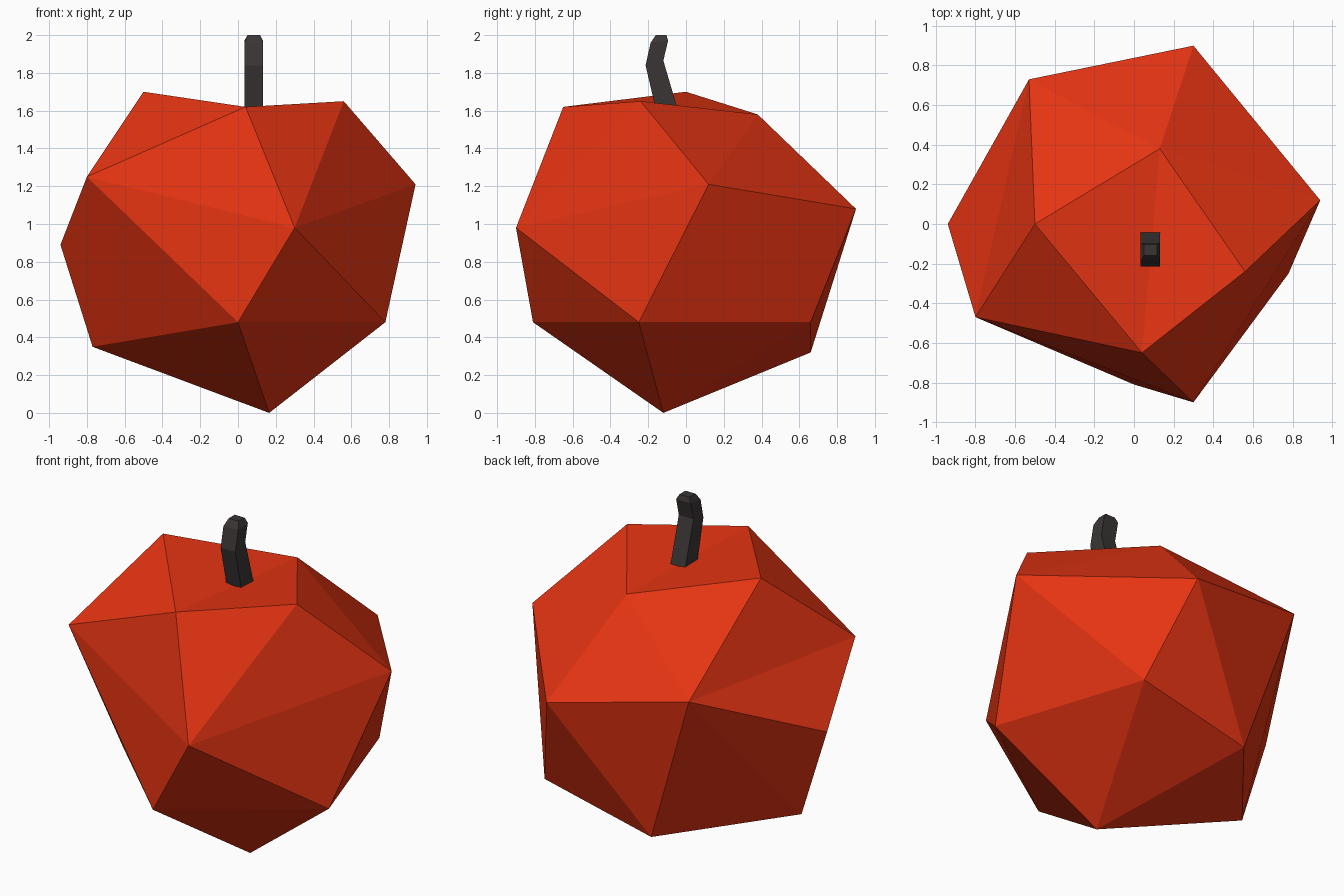
import bpy
import bmesh

if "Cube" in bpy.data.objects:
    bpy.data.objects.remove(bpy.data.objects["Cube"])


def material(name, rgb):
    m = bpy.data.materials.new(name)
    m.diffuse_color = (*rgb, 1.0)
    m.use_nodes = True
    m.node_tree.nodes["Principled BSDF"].inputs["Base Color"].default_value = m.diffuse_color
    return m


def add_object(name, bm, mat):
    bmesh.ops.recalc_face_normals(bm, faces=bm.faces)
    mesh = bpy.data.meshes.new(name)
    bm.to_mesh(mesh)
    bm.free()
    mesh.materials.append(mat)
    ob = bpy.data.objects.new(name, mesh)
    bpy.context.collection.objects.link(ob)
    return ob


red = material("red skin", (0.78, 0.034, 0.006))
brown = material("dark stem brown", (0.043, 0.036, 0.036))

# Fruit body: faceted corners in rings, from the top plateau to the bottom tip
corners = {
    # top plateau
    "J": (-0.50, 0.00, 1.70), "G": (0.04, -0.65, 1.62),
    "D": (0.56, -0.24, 1.65), "L": (0.13, 0.38, 1.58),
    # widest ring
    "F": (0.30, -0.90, 0.98), "C": (0.94, 0.12, 1.21), "B": (0.30, 0.90, 1.08),
    "A": (-0.53, 0.73, 1.24), "K": (-0.94, 0.00, 0.89), "I": (-0.80, -0.47, 1.25),
    # lower ring
    "H": (0.00, -0.81, 0.48), "E": (0.78, -0.25, 0.48), "P": (0.48, 0.66, 0.48),
    "Q": (-0.23, 0.66, 0.32), "N": (-0.77, 0.00, 0.35),
    # bottom tip
    "M": (0.165, -0.12, 0.00),
}
facets = ("JGL GDL "                                      # plateau
          "JIG JAI ALJ ABL LBC LCD DCF DFG GFI "          # shoulders
          "AIK IFH FCE FEH CPE CBP BQP BAQ ANQ AKN INK IHN "  # sides
          "MHE MEP MPQ MQN MNH")                          # underside fan
bm = bmesh.new()
vert = {k: bm.verts.new(co) for k, co in corners.items()}
for tri in facets.split():
    bm.faces.new([vert[k] for k in tri])
add_object("fruit_body", bm, red)

# Stem: square section swept along a bent path with a chamfered tip
# each section: half width, front (y, z), back (y, z)
STEM_X = 0.083
sections = [
    (0.049, (-0.158, 1.60), (-0.042, 1.60)),
    (0.049, (-0.214, 1.84), (-0.120, 1.865)),
    (0.049, (-0.187, 1.96), (-0.095, 1.97)),
    (0.033, (-0.160, 2.00), (-0.103, 2.00)),
]
bm = bmesh.new()
rings = []
for w, (y0, z0), (y1, z1) in sections:
    rings.append([bm.verts.new(c) for c in (
        (STEM_X - w, y0, z0), (STEM_X + w, y0, z0),
        (STEM_X + w, y1, z1), (STEM_X - w, y1, z1))])
for lo, hi in zip(rings, rings[1:]):
    for i in range(4):
        j = (i + 1) % 4
        bm.faces.new((lo[i], lo[j], hi[j], hi[i]))
bm.faces.new(rings[0][::-1])
bm.faces.new(rings[-1])
add_object("stem", bm, brown)
